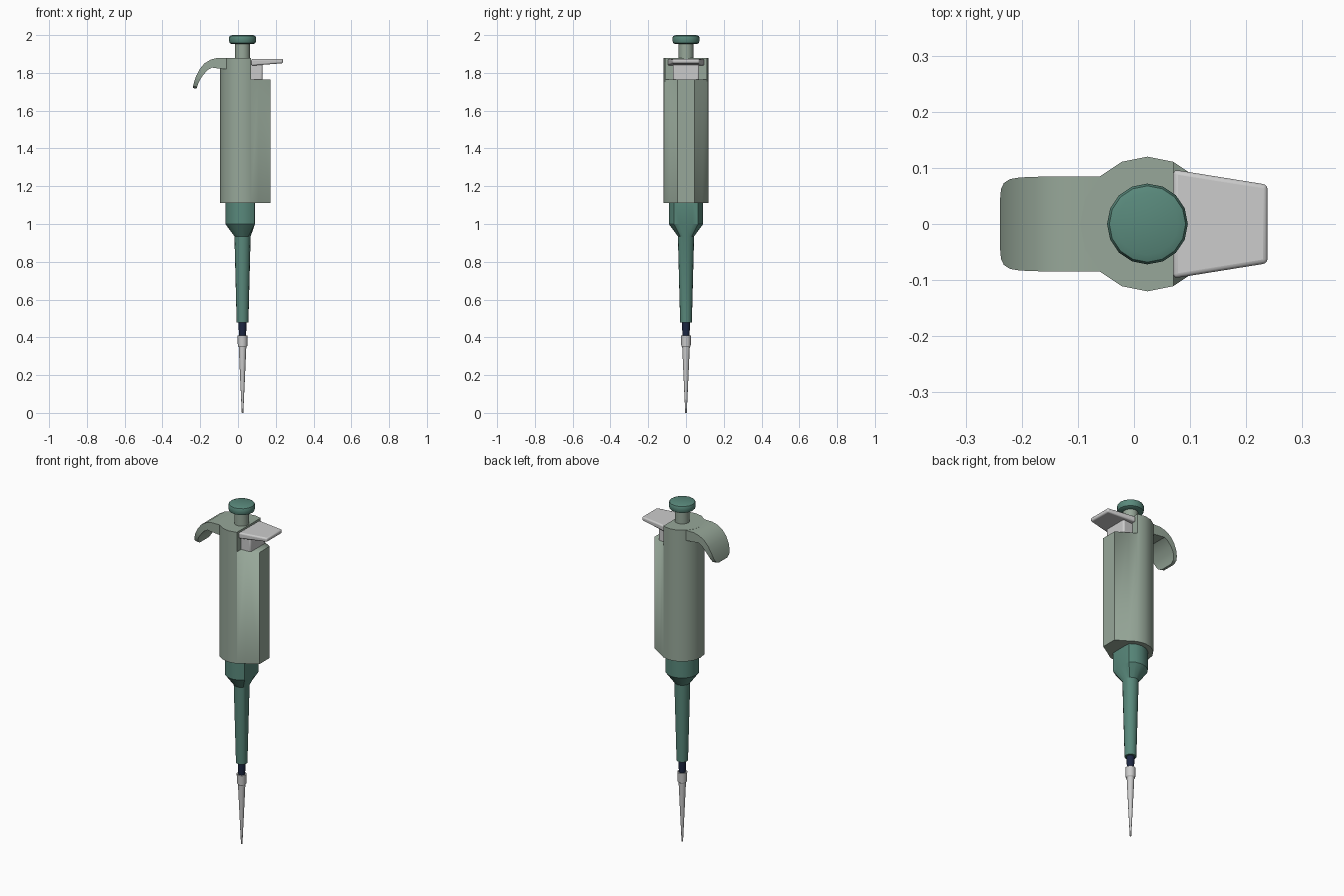
import bpy, bmesh, math
from mathutils import Vector

if "Cube" in bpy.data.objects:
    bpy.data.objects.remove(bpy.data.objects["Cube"])

CX = 0.024          # axis of the round parts


def material(name, rgb):
    m = bpy.data.materials.new(name)
    m.diffuse_color = (*rgb, 1)
    m.use_nodes = True
    m.node_tree.nodes["Principled BSDF"].inputs["Base Color"].default_value = m.diffuse_color
    return m


SAGE = material("sage", (0.31, 0.39, 0.32))
GREEN = material("green", (0.10, 0.25, 0.20))
NAVY = material("navy", (0.012, 0.02, 0.055))


def smooth(ob, angle=30):
    bpy.ops.object.select_all(action='DESELECT')
    ob.select_set(True)
    bpy.context.view_layer.objects.active = ob
    bpy.ops.object.shade_smooth_by_angle(angle=math.radians(angle))


def loft(name, rings, mat=None):
    """Skin a list of equal-length point rings and cap both ends."""
    bm = bmesh.new()
    loops = [[bm.verts.new(p) for p in ring] for ring in rings]
    n = len(loops[0])
    for a, b in zip(loops, loops[1:]):
        for i in range(n):
            j = (i + 1) % n
            bm.faces.new((a[i], a[j], b[j], b[i]))
    bm.faces.new(loops[0])
    bm.faces.new(loops[-1])
    bmesh.ops.recalc_face_normals(bm, faces=bm.faces[:])
    me = bpy.data.meshes.new(name)
    bm.to_mesh(me)
    bm.free()
    ob = bpy.data.objects.new(name, me)
    bpy.context.collection.objects.link(ob)
    if mat:
        me.materials.append(mat)
    smooth(ob)
    return ob


def circle(r, z, n=16, xmax=9):
    pts = []
    for i in range(n):
        a = 2 * math.pi * i / n
        pts.append(Vector((min(CX + r * math.cos(a), xmax), r * math.sin(a), z)))
    return pts


def lathe(name, profile, mat=None, n=16):
    return loft(name, [circle(r, z, n) for r, z in profile], mat)


def box(name, x0, x1, y, z0, z1):
    return loft(name, [[(x, -y, z), (x, y, z), (x1 if x == x0 else x0, y, z),
                        (x1 if x == x0 else x0, -y, z)] for x, z in ((x0, z0), (x0, z1))])


# Handle body: round at the back, stretched to a flat at the ejector side
def body_ring(z):
    ring = circle(0.12, z)
    for i in (-1, 0, 1):
        ring[i].x = 0.172
    return ring


body = loft("handle_body", [body_ring(1.11), body_ring(1.88)], SAGE)
cutter = box("notch_cutter", 0.07, 0.3, 0.2, 1.765, 2.0)
cutter.hide_render = True
cutter.hide_set(True)
notch = body.modifiers.new("notch", 'BOOLEAN')
notch.object = cutter
notch.operation = 'DIFFERENCE'
notch.solver = 'EXACT'

# Finger hook: outer point, inner point, half width
hook = [
    ((-0.060, 1.879), (-0.060, 1.820), 0.085),
    ((-0.110, 1.879), (-0.110, 1.824), 0.085),
    ((-0.145, 1.870), (-0.138, 1.828), 0.085),
    ((-0.178, 1.850), (-0.162, 1.814), 0.084),
    ((-0.203, 1.820), (-0.183, 1.790), 0.083),
    ((-0.221, 1.785), (-0.199, 1.768), 0.080),
    ((-0.232, 1.752), (-0.210, 1.746), 0.073),
    ((-0.237, 1.732), (-0.216, 1.728), 0.062),
    ((-0.239, 1.720), (-0.220, 1.716), 0.040),
]
loft("finger_hook", [[(o[0], -w, o[1]), (o[0], w, o[1]), (i[0], w, i[1]), (i[0], -w, i[1])]
                     for o, i, w in hook], SAGE)

# Plunger
lathe("plunger_shaft", [(0.040, 1.86), (0.040, 1.965)], SAGE)
lathe("plunger_knob", [(0.058, 1.953), (0.068, 1.958), (0.071, 1.968), (0.072, 1.985),
                       (0.068, 1.995), (0.055, 2.0)], GREEN)

# Tip ejector: stem and tapered thumb plate
stem = box("ejector_stem", 0.06, 0.13, 0.07, 1.755, 1.85)
plate = loft("ejector_plate", [
    [(0.07, -0.097, 1.838), (0.07, 0.097, 1.838), (0.07, 0.097, 1.873), (0.07, -0.097, 1.873)],
    [(0.238, -0.070, 1.851), (0.238, 0.070, 1.851), (0.238, 0.070, 1.874), (0.238, -0.070, 1.874)]])
for ob, w in ((stem, 0.01), (plate, 0.008)):
    bev = ob.modifiers.new("round", 'BEVEL')
    bev.width = w
    bev.segments = 3
    smooth(ob, 40)

# Lower barrel: collar with one flat side, cone and long taper
loft("lower_barrel", [circle(0.091, 1.12, xmax=0.09), circle(0.091, 1.0, xmax=0.09),
                      circle(0.043, 0.935), circle(0.031, 0.478)], GREEN)

# Nozzle and disposable tip
lathe("nozzle", [(0.021, 0.49), (0.021, 0.455), (0.017, 0.39)], NAVY)
lathe("disposable_tip", [(0.018, 0.395), (0.020, 0.41), (0.027, 0.41), (0.025, 0.355),
                         (0.020, 0.348), (0.012, 0.17), (0.004, 0.0)])
